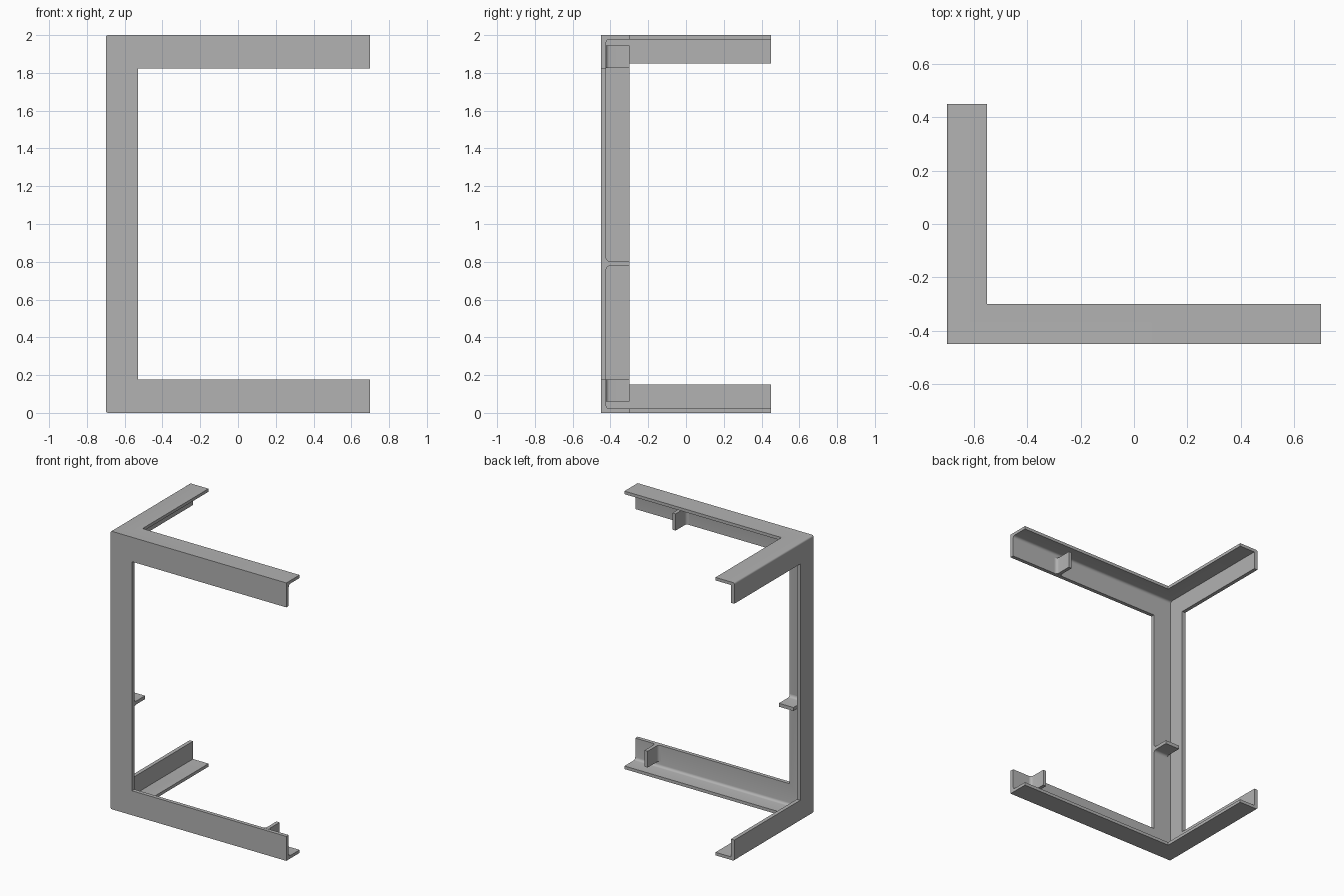
import bpy
import bmesh
import math
from mathutils import Vector

if "Cube" in bpy.data.objects:
    bpy.data.objects.remove(bpy.data.objects["Cube"], do_unlink=True)

HX, HY, H = 0.7, 0.45, 2.0
WALL, PLATE = 0.027, 0.022
INNER_Y = -HY + WALL
TAB_END_Y = -0.3

grey = bpy.data.materials.new("mid_grey")
grey.use_nodes = True
grey.diffuse_color = (0.445, 0.445, 0.445, 1)
grey.node_tree.nodes["Principled BSDF"].inputs["Base Color"].default_value = grey.diffuse_color


def add_object(name, bm):
    bmesh.ops.recalc_face_normals(bm, faces=bm.faces)
    mesh = bpy.data.meshes.new(name)
    bm.to_mesh(mesh)
    bm.free()
    mesh.materials.append(grey)
    obj = bpy.data.objects.new(name, mesh)
    bpy.context.collection.objects.link(obj)
    return obj


def box(name, low, high, radius=0, pick=None):
    """Box between two corners; edges accepted by pick are rounded."""
    low, high = Vector(low), Vector(high)
    bm = bmesh.new()
    bmesh.ops.create_cube(bm, size=1)
    for v in bm.verts:
        v.co = (low + high) / 2 + v.co * (high - low)
    if radius:
        edges = [e for e in bm.edges if pick(e.verts[1].co - e.verts[0].co,
                                             (e.verts[0].co + e.verts[1].co) / 2)]
        bmesh.ops.bevel(bm, geom=edges, offset=radius, segments=4,
                        profile=0.5, affect='EDGES')
    return add_object(name, bm)


def smooth(obj):
    bpy.ops.object.select_all(action='DESELECT')
    obj.select_set(True)
    bpy.context.view_layer.objects.active = obj
    bpy.ops.object.shade_smooth_by_angle(angle=math.radians(30))


def cut(target, cutter):
    mod = target.modifiers.new("cut", 'BOOLEAN')
    mod.operation, mod.solver, mod.object = 'DIFFERENCE', 'EXACT', cutter
    bpy.context.view_layer.objects.active = target
    bpy.ops.object.modifier_apply(modifier=mod.name)
    bpy.data.objects.remove(cutter, do_unlink=True)


# Corner frame: a block with rounded outer edges, hollowed and opened up
frame = box("corner_frame", (-HX, -HY, 0), (HX, HY, H), 0.012,
            lambda d, m: abs(d.y) > 0.1 and m.x < 0)
cut(frame, box("cavity", (-HX + WALL, INNER_Y, PLATE), (1, 1, H - PLATE), 0.018,
               lambda d, m: abs(d.x) > 0.1 and m.y < 0))
cut(frame, box("front_opening", (-0.529, -1, 0.176), (1, 1, H - 0.176)))
cut(frame, box("side_opening", (-1, -0.3, 0.15), (1, 1, H - 0.15)))
cut(frame, box("plan_opening", (-0.55, -0.3, -1), (1, 1, 3)))
smooth(frame)


def tab(name, place, length, thick=0.025, fillet=0.02):
    """Plate standing on the front wall with filleted roots."""
    half = [(thick / 2, TAB_END_Y)]
    for i in range(6):
        a = math.radians(18 * i)
        half.append((thick / 2 + fillet * (1 - math.cos(a)),
                     INNER_Y + fillet * (1 - math.sin(a))))
    half.append((thick / 2 + fillet, INNER_Y - 0.005))
    profile = half + [(-t, y) for t, y in reversed(half)]
    bm = bmesh.new()
    face = bm.faces.new([bm.verts.new(place(t, y, 0)) for t, y in profile])
    offset = Vector(place(0, 0, length)) - Vector(place(0, 0, 0))
    result = bmesh.ops.extrude_face_region(bm, geom=[face])
    bmesh.ops.translate(bm, vec=offset,
                        verts=[g for g in result["geom"] if isinstance(g, bmesh.types.BMVert)])
    smooth(add_object(name, bm))


# Locating tabs on the front wall
tab("upper_tab", lambda t, y, s: (0.305 + t, y, 1.825 + s), 0.12)
tab("lower_tab", lambda t, y, s: (0.528 + t, y, 0.06 + s), 0.117)
tab("post_shelf", lambda t, y, s: (-0.645 + s, y, 0.79 + t), 0.115)
